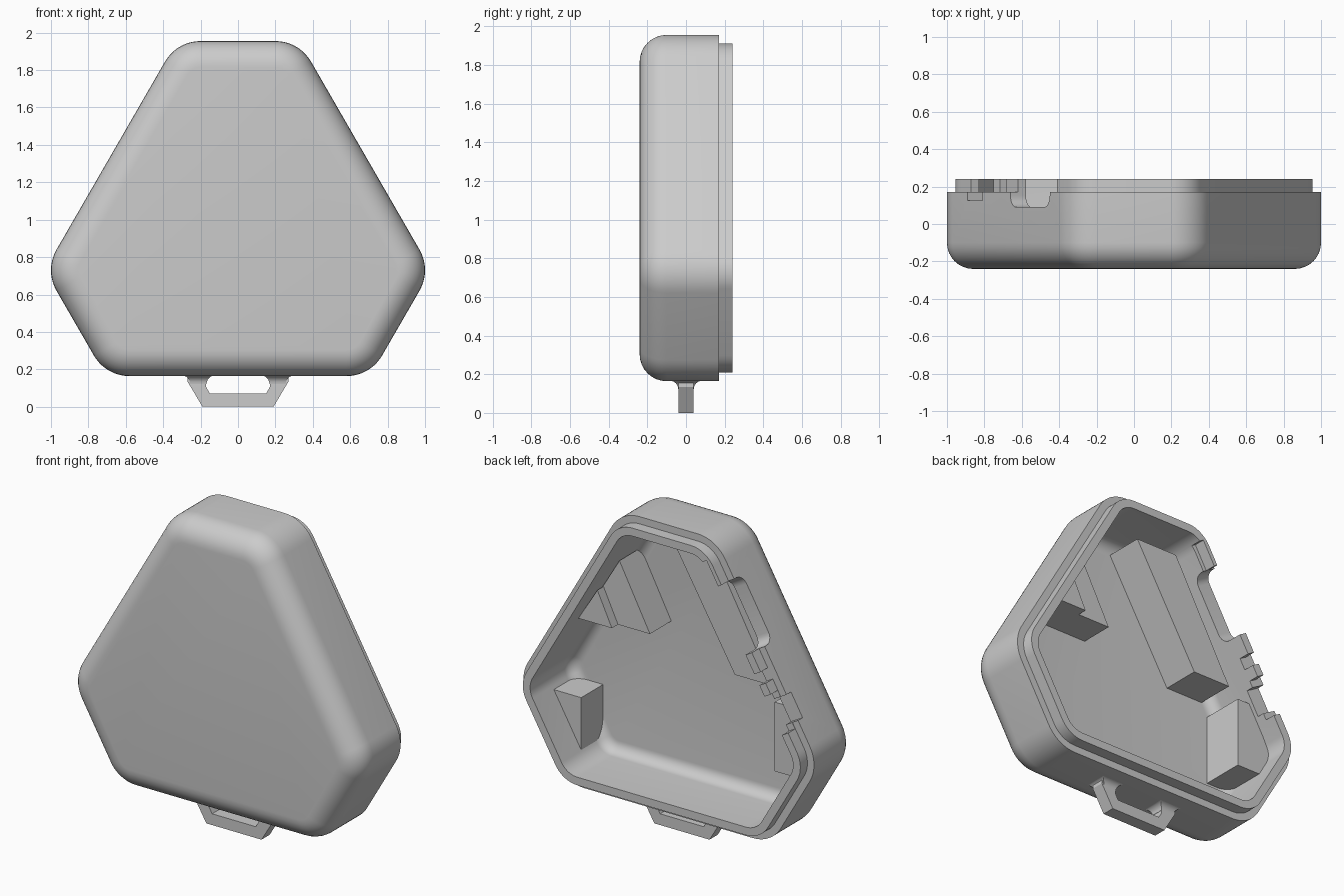
import bpy, bmesh, math
from mathutils import Vector

cube = bpy.data.objects.get("Cube")
if cube:
    bpy.data.objects.remove(cube, do_unlink=True)

grey = bpy.data.materials.new("plain_grey")
grey.use_nodes = True
grey.diffuse_color = (0.6, 0.6, 0.6, 1)
grey.node_tree.nodes["Principled BSDF"].inputs["Base Color"].default_value = (0.6, 0.6, 0.6, 1)

X, Y, Z = Vector((1, 0, 0)), Vector((0, 1, 0)), Vector((0, 0, 1))
MIDDLE = Vector((0, 0, 0.95))
C60, S60 = 0.5, math.sqrt(0.75)


def loft(name, rings):
    """Skin a stack of equal rings and cap both ends."""
    bm = bmesh.new()
    loops = [[bm.verts.new(p) for p in ring] for ring in rings]
    n = len(loops[0])
    for a, b in zip(loops, loops[1:]):
        for i in range(n):
            j = (i + 1) % n
            bm.faces.new((a[i], a[j], b[j], b[i]))
    bm.faces.new(loops[0])
    bm.faces.new(loops[-1])
    bmesh.ops.recalc_face_normals(bm, faces=bm.faces)
    mesh = bpy.data.meshes.new(name)
    bm.to_mesh(mesh)
    bm.free()
    mesh.materials.append(grey)
    ob = bpy.data.objects.new(name, mesh)
    bpy.context.collection.objects.link(ob)
    return ob


def prism(name, pts, w0, w1, origin=Vector(), u=X, v=Z, w=Y):
    """Extrude a flat polygon, drawn on axes u and v, along w."""
    return loft(name, [[origin + u * a + v * b + w * c for a, b in pts] for c in (w0, w1)])


def outline(inset, y, radius=0.22, steps=10):
    """Triangle with cut, rounded corners; inset shrinks the corner radius."""
    pts = []
    corners = [(0.2, 1.735), (-0.2, 1.735), (-0.78, 0.73),
               (-0.58, 0.384), (0.58, 0.384), (0.78, 0.73)]
    for k, (cx, cz) in enumerate(corners):
        for i in range(steps + 1):
            a = math.radians(30 + 60 * k + 60 * i / steps)
            r = radius - inset
            pts.append(Vector((cx + r * math.cos(a), y, cz + r * math.sin(a))))
    return pts


def fillet(inset, y, r, steps=8):
    """Quarter-round from a flat face at y out to the wall at the given inset."""
    return [(inset + r * (1 - math.sin(a)), y + r * (1 - math.cos(a)))
            for a in [math.pi / 2 * i / steps for i in range(steps + 1)]]


def smooth(ob):
    bpy.ops.object.select_all(action='DESELECT')
    ob.select_set(True)
    bpy.context.view_layer.objects.active = ob
    bpy.ops.object.shade_smooth_by_angle(angle=math.radians(30))


# Hollow shell: rounded front, rim step, lip and cavity
section = fillet(0, -0.24, 0.14) + [(0, 0.17), (0.045, 0.17), (0.045, 0.24), (0.095, 0.24)]
section += reversed(fillet(0.095, -0.17, 0.07))
shell = loft("shell", [outline(i, y) for i, y in section])

# Openings along the long wall on the -x side: s runs down it, d outwards
DOWN, OUT = Vector((-C60, 0, -S60)), Vector((-S60, 0, C60))


def rounded_slot(s0, s1, y0, r, steps=6):
    pts = [(s1, 0.4), (s0, 0.4)]
    for cx, start in ((s0 + r, 180), (s1 - r, 270)):
        for i in range(steps + 1):
            a = math.radians(start + 90 * i / steps)
            pts.append((cx + r * math.cos(a), y0 + r + r * math.sin(a)))
    return pts


def slot(s0, s1, y0):
    return [(s0, y0), (s1, y0), (s1, 0.4), (s0, 0.4)]


cuts = [(rounded_slot(-0.46, -0.04, 0.09, 0.06), 0.6, 0.9),
        (slot(-0.62, -0.4, 0.17), 0.6, 0.715),
        (slot(0.08, 0.15, 0.17), 0.6, 0.9),
        (slot(0.22, 0.46, 0.172), 0.6, 0.9),
        (slot(0.26, 0.42, 0.125), 0.6, 0.9)]
for pts, d0, d1 in cuts:
    cutter = prism("wall_cutter", pts, d0, d1, MIDDLE, DOWN, Y, OUT)
    cutter.hide_render = True
    mod = shell.modifiers.new("opening", 'BOOLEAN')
    mod.operation, mod.solver, mod.object = 'DIFFERENCE', 'EXACT', cutter
    bpy.ops.object.select_all(action='DESELECT')
    bpy.context.view_layer.objects.active = shell
    shell.select_set(True)
    bpy.ops.object.modifier_apply(modifier=mod.name)
    bpy.data.objects.remove(cutter, do_unlink=True)
smooth(shell)

# Inner supports standing on the cavity floor
FLOOR = -0.19
prism("long_support", [(0.034, 1.8), (-0.385, 1.09), (-0.64, 1.09), (-0.25, 1.8)], FLOOR, 0.07)
prism("corner_support", [(-0.68, 1.01), (-0.68, 0.58), (-0.84, 0.58),
                         (-0.92, 0.72), (-0.78, 1.01)], FLOOR, 0.1)
prism("lower_support", [(0.69, 0.65), (0.89, 0.65), (0.7, 0.32), (0.69, 0.32)], FLOOR, 0.045)
prism("upper_support", [(0.22, 1.17), (0.67, 1.17), (0.43, 1.57)], FLOOR, 0.04)
prism("upper_support_step", [(0.44, 1.17), (0.67, 1.17), (0.54, 1.38)], FLOOR, 0.1)

# Strap loop under the body
half = [(0.19, 0), (0.27, 0.135), (0.27, 0.18), (0.17, 0.18), (0.17, 0.105), (0.15, 0.07)]
prism("strap_loop", half + [(-x, z) for x, z in reversed(half)], -0.04, 0.04)
for side in (-1, 1):
    rings = []
    for i in range(7):
        a = math.pi / 2 * i / 6
        f, z = 0.045 * (1 - math.cos(a)), 0.122 + 0.045 * math.sin(a)
        x0, x1, y = 0.168 - f, 0.255 + f, 0.04 + f
        rings.append([Vector((side * x, yy, z))
                      for x, yy in ((x0, -y), (x1, -y), (x1, y), (x0, y))])
    smooth(loft("strap_loop_foot", rings))
